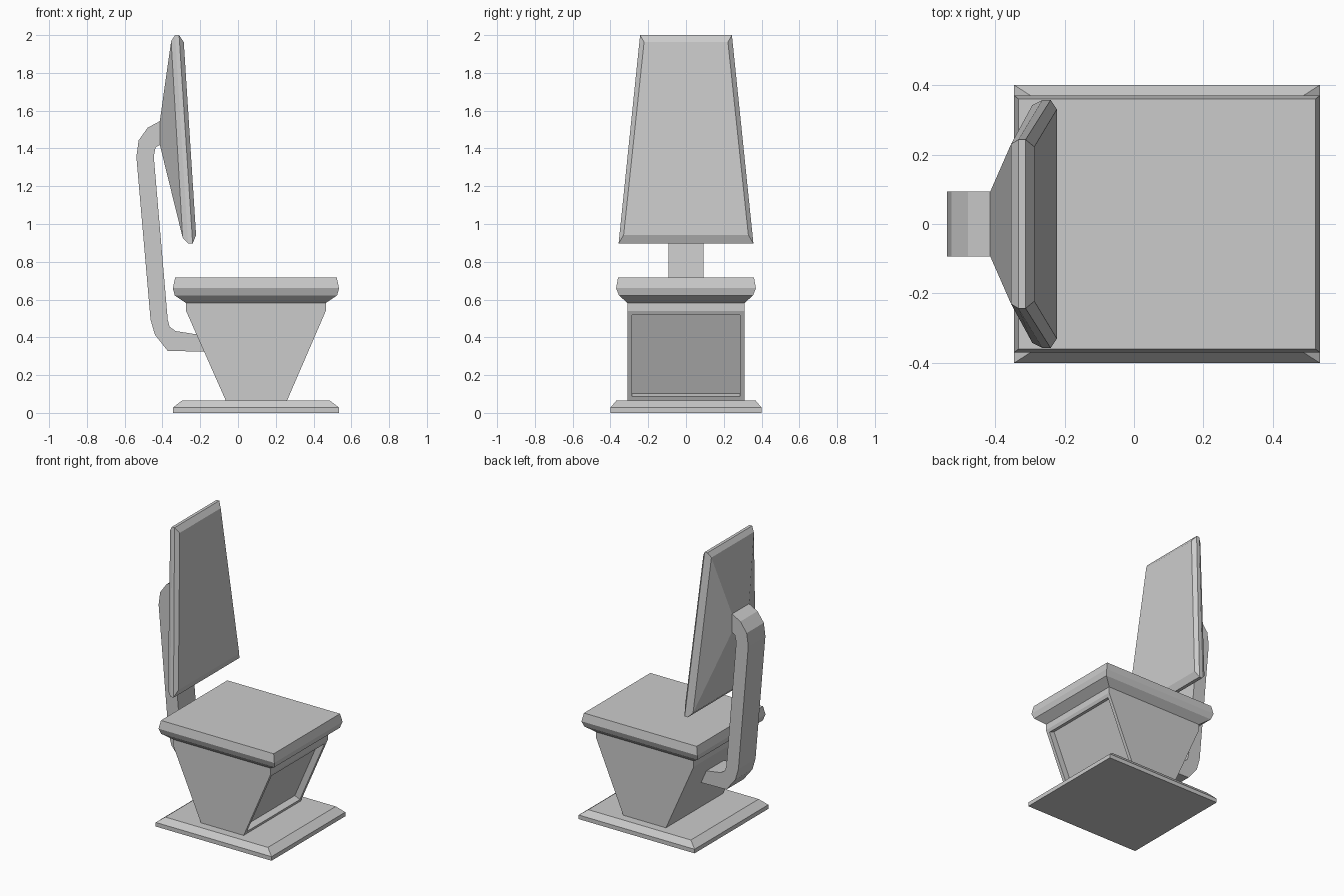
import bpy, bmesh
from mathutils import Vector

if "Cube" in bpy.data.objects:
    bpy.data.objects.remove(bpy.data.objects["Cube"])


def finish(bm, name):
    bmesh.ops.recalc_face_normals(bm, faces=bm.faces)
    me = bpy.data.meshes.new(name)
    bm.to_mesh(me)
    bm.free()
    ob = bpy.data.objects.new(name, me)
    bpy.context.collection.objects.link(ob)
    return ob


def loft(name, rings):
    """Skin a stack of equal-length rings and cap both ends."""
    bm = bmesh.new()
    loops = [[bm.verts.new(p) for p in r] for r in rings]
    for a, b in zip(loops, loops[1:]):
        n = len(a)
        for i in range(n):
            j = (i + 1) % n
            bm.faces.new((a[i], a[j], b[j], b[i]))
    bm.faces.new(loops[0])
    bm.faces.new(loops[-1])
    return finish(bm, name)


def rect(cx, hx, hy, z):
    return [(cx - hx, -hy, z), (cx + hx, -hy, z), (cx + hx, hy, z), (cx - hx, hy, z)]


def tilted(xt, zt, yt, xb, zb, yb):
    return [(xb, -yb, zb), (xb, yb, zb), (xt, yt, zt), (xt, -yt, zt)]


def slab(name, profile, hy):
    return loft(name, [[(x, y, z) for x, z in profile] for y in (-hy, hy)])


CX = 0.095

# Floor plate with chamfered rim
loft("base_plate", [rect(CX, .44, .40, 0), rect(CX, .44, .40, .028), rect(CX, .39, .368, .066)])

# Tapered pedestal with a recessed panel on the +x side
pedestal = slab("pedestal", [(-.065, .066), (.26, .066), (.465, .54), (.465, .582),
                             (-.275, .582), (-.275, .54)], .31)
bm = bmesh.new()
bm.from_mesh(pedestal.data)
bm.normal_update()
panel = max(bm.faces, key=lambda f: f.normal.dot(Vector((.918, 0, -.396))))
bmesh.ops.inset_individual(bm, faces=[panel], thickness=.023, use_even_offset=True)
normal = panel.normal.copy()
inner = bmesh.ops.extrude_discrete_faces(bm, faces=[panel])["faces"][0]
bmesh.ops.translate(bm, verts=inner.verts, vec=normal * -.042)
bm.to_mesh(pedestal.data)
bm.free()

# Seat cushion flaring out from the pedestal
loft("seat", [rect(CX, .37, .31, .582), rect(CX, .43, .355, .622),
              rect(CX, .44, .37, .66), rect(CX, .428, .36, .716)])

# Bent arm carrying the backrest
slab("back_arm", [(-.15, .324), (-.372, .328), (-.44, .414), (-.463, .493), (-.538, 1.355),
                  (-.526, 1.443), (-.478, 1.51), (-.413, 1.545), (-.39, 1.545), (-.39, 1.42),
                  (-.411, 1.42), (-.436, 1.406), (-.446, 1.358), (-.372, .493), (-.362, .456),
                  (-.33, .433), (-.15, .405)], .093)

# Tapered backrest with chamfered rim and pyramid-shaped rear
loft("backrest", [tilted(-.287, 1.963, .222, -.222, .942, .33),
                  tilted(-.312, 2.0, .243, -.24, .896, .357),
                  tilted(-.333, 2.0, .243, -.264, .896, .357),
                  tilted(-.354, 1.968, .23, -.293, .928, .342),
                  tilted(-.414, 1.545, .093, -.414, 1.42, .093)])
